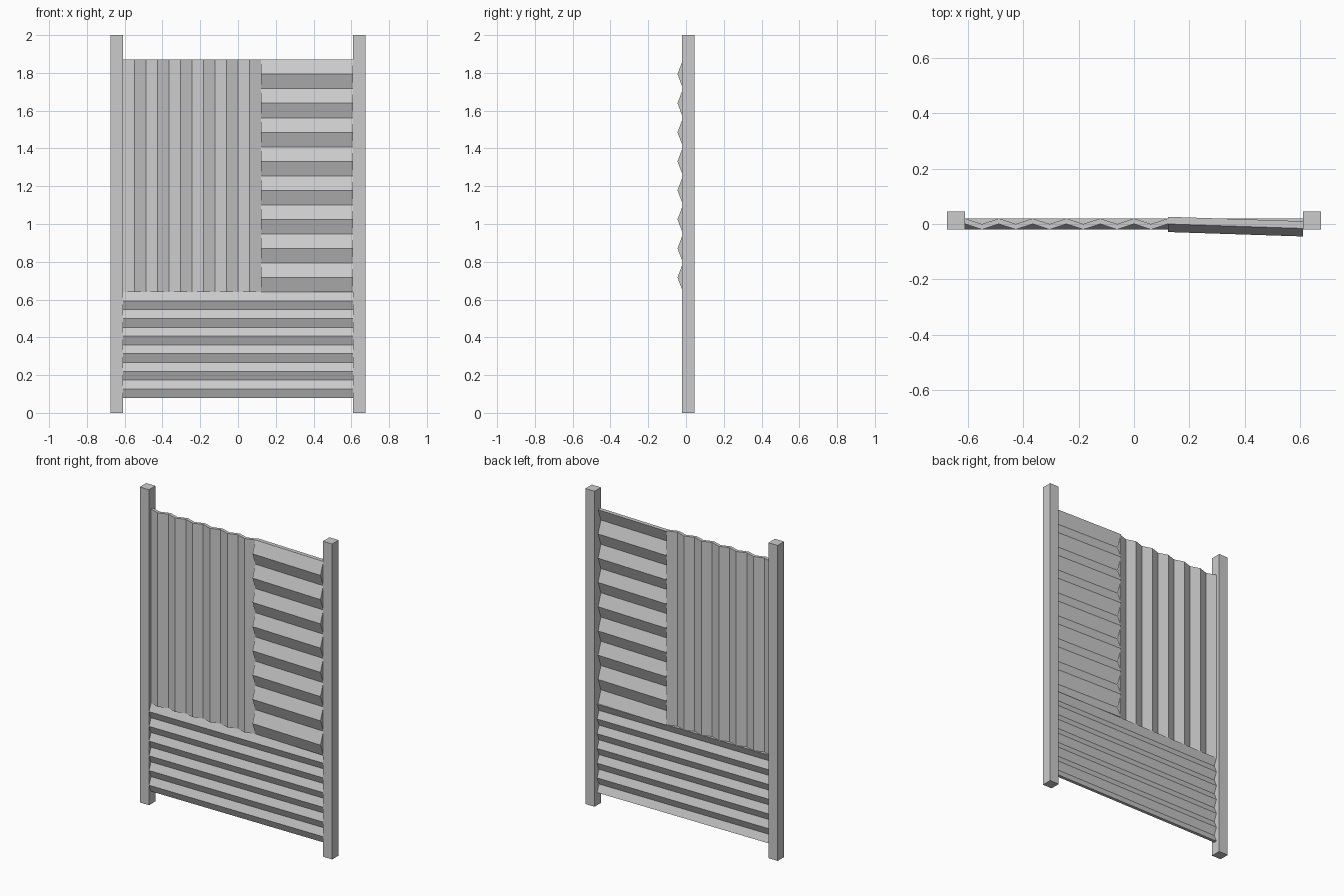
import bpy

if "Cube" in bpy.data.objects:
    bpy.data.objects.remove(bpy.data.objects["Cube"])

def make_object(name, verts, faces):
    mesh = bpy.data.meshes.new(name)
    mesh.from_pydata(verts, [], faces)
    mesh.validate()
    obj = bpy.data.objects.new(name, mesh)
    bpy.context.collection.objects.link(obj)
    return obj

def post(name, x):
    bpy.ops.mesh.primitive_cube_add(size=1, location=(x, 0.0125, 1))
    obj = bpy.context.object
    obj.name = name
    obj.scale = (0.065, 0.065, 2)

def pleated_panel(name, x0, x1, z0, z1, segments, back, depth, thick, vertical=False, slant=0):
    """Closed zigzag sheet; pleats run along z if vertical, else along x."""
    (a0, a1), (b0, b1) = ((x0, x1), (z0, z1)) if vertical else ((z0, z1), (x0, x1))
    line = [(a0 + (a1 - a0) * i / segments, back - depth * (i % 2))
            for i in range(segments + 1)]
    outline = line + [(a, y - thick) for a, y in reversed(line)]
    n = len(outline)
    verts = []
    for b, dy in ((b0, 0), (b1, slant)):
        for a, y in outline:
            verts.append((a, y + dy, b) if vertical else (b, y + dy, a))
    faces = []
    for i in range(n):
        j = (i + 1) % n
        faces.append((i, j, n + j, n + i))
    # end caps, one quad per pleat
    for i in range(segments):
        cap = (i, i + 1, n - 2 - i, n - 1 - i)
        faces.append(cap[::-1])
        faces.append(tuple(k + n for k in cap))
    obj = make_object(name, verts, faces)
    import bmesh
    bm = bmesh.new()
    bm.from_mesh(obj.data)
    bmesh.ops.recalc_face_normals(bm, faces=bm.faces)
    bm.to_mesh(obj.data)
    bm.free()
    return obj

# Side posts
post("left_post", -0.6425)
post("right_post", 0.6425)

# Corrugated sheets
pleated_panel("upper_left_sheet", -0.61, 0.122, 0.64, 1.87, 12, 0.02, 0.02, 0.02, vertical=True)
pleated_panel("lower_sheet", -0.61, 0.61, 0.08, 0.64, 12, 0.02, 0.02, 0.02)
# Bent sheet, leaning forward at its right end
pleated_panel("upper_right_sheet", 0.122, 0.61, 0.64, 1.87, 16, 0.026, 0.029, 0.026, slant=-0.016)
